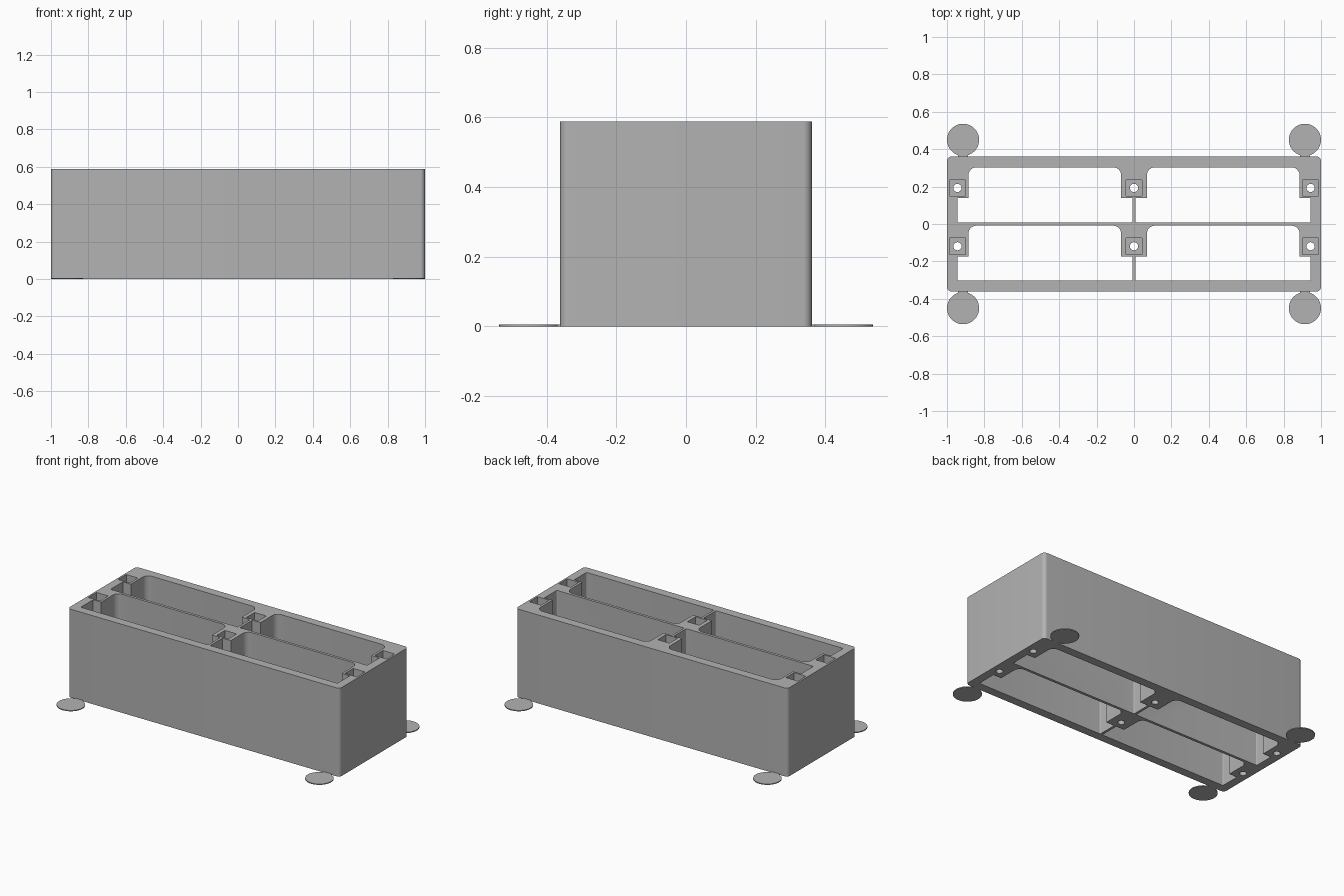
import bpy, bmesh, math
from mathutils import Vector

if "Cube" in bpy.data.objects:
    bpy.data.objects.remove(bpy.data.objects["Cube"])

grey = bpy.data.materials.new("plain grey")
grey.use_nodes = True
GREY = (0.45, 0.45, 0.45, 1)
grey.diffuse_color = GREY
grey.node_tree.nodes["Principled BSDF"].inputs["Base Color"].default_value = GREY

HEIGHT = 0.588
ROW_STEP = 0.312      # distance between the two rows of compartments
BOSS_X = (-0.944, 0, 0.944)
BOSS_Y = 0.193


def rounded(corners, steps=8):
    """Outline from (x, y, radius) corners, each right angle filleted."""
    out = []
    for i, (x, y, r) in enumerate(corners):
        p = Vector((x, y))
        if r == 0:
            out.append(p)
            continue
        a = (Vector(corners[i - 1][:2]) - p).normalized() * r
        b = (Vector(corners[(i + 1) % len(corners)][:2]) - p).normalized() * r
        for k in range(steps + 1):
            t = math.pi / 2 * k / steps
            out.append(p + a * (1 - math.sin(t)) + b * (1 - math.cos(t)))
    return out


def rectangle(x, y, hx, hy, r=0):
    return rounded([(x + sx * hx, y + sy * hy, r)
                    for sx, sy in ((-1, -1), (1, -1), (1, 1), (-1, 1))])


def circle(x, y, r, n):
    return [Vector((x + r * math.cos(math.tau * k / n), y + r * math.sin(math.tau * k / n)))
            for k in range(n)]


def prism(name, outlines, z0, z1):
    """One object holding an upright prism for every outline."""
    bm = bmesh.new()
    for outline in outlines:
        face = bm.faces.new([bm.verts.new((p.x, p.y, z0)) for p in outline])
        top = bmesh.ops.extrude_face_region(bm, geom=[face])["geom"]
        bmesh.ops.translate(bm, vec=(0, 0, z1 - z0),
                            verts=[v for v in top if isinstance(v, bmesh.types.BMVert)])
    bmesh.ops.recalc_face_normals(bm, faces=bm.faces)
    mesh = bpy.data.meshes.new(name)
    bm.to_mesh(mesh)
    bm.free()
    mesh.materials.append(grey)
    obj = bpy.data.objects.new(name, mesh)
    bpy.context.collection.objects.link(obj)
    return obj


def cut(target, cutter):
    mod = target.modifiers.new(cutter.name, "BOOLEAN")
    mod.operation = "DIFFERENCE"
    mod.solver = "EXACT"
    mod.object = cutter
    bpy.context.view_layer.objects.active = target
    bpy.ops.object.modifier_apply(modifier=mod.name)
    bpy.data.objects.remove(cutter.id_data)


def smooth(obj):
    bpy.ops.object.select_all(action="DESELECT")
    obj.select_set(True)
    bpy.context.view_layer.objects.active = obj
    bpy.ops.object.shade_smooth_by_angle(angle=math.radians(30))


# Outer block
body = prism("holder_body", [rectangle(0, 0, 1, 0.361, 0.025)], 0, HEIGHT)

# Four through compartments, stepped around the screw bosses
half = [(-0.885, 0.303, 0.042), (-0.069, 0.303, 0.042), (-0.069, 0.138, 0),
        (-0.008, 0.138, 0), (-0.008, 0.009, 0.006), (-0.944, 0.009, 0.006),
        (-0.944, 0.138, 0), (-0.885, 0.138, 0)]
pockets = [rounded([(side * x, y - row * ROW_STEP, r) for x, y, r in half])
           for side in (1, -1) for row in (0, 1)]
cut(body, prism("compartment_cutter", pockets, -0.1, HEIGHT + 0.1))

# Square recesses and round screw holes in the six bosses
bosses = [(x, BOSS_Y - row * ROW_STEP) for x in BOSS_X for row in (0, 1)]
cut(body, prism("recess_cutter", [rectangle(x, y, 0.043, 0.043) for x, y in bosses],
                HEIGHT - 0.05, HEIGHT + 0.1))
cut(body, prism("screw_hole_cutter", [circle(x, y, 0.022, 16) for x, y in bosses],
                -0.1, HEIGHT))
smooth(body)

# Thin round corner pads, each joined to the block by a short neck
for sx, x_name in ((-1, "right"), (1, "left")):
    for sy, y_name in ((-1, "front"), (1, "back")):
        cx, cy, r, neck = sx * 0.914, sy * 0.45, 0.086, 0.027
        a0 = math.asin(neck / r)
        arc = [a0 + (math.tau - 2 * a0) * k / 40 for k in range(41)]
        outline = [Vector((cx + r * math.sin(a), cy - sy * r * math.cos(a))) for a in arc]
        outline += [Vector((cx - neck, sy * 0.36)), Vector((cx + neck, sy * 0.36))]
        smooth(prism(f"{y_name}_{x_name}_corner_pad", [outline], 0, 0.006))
